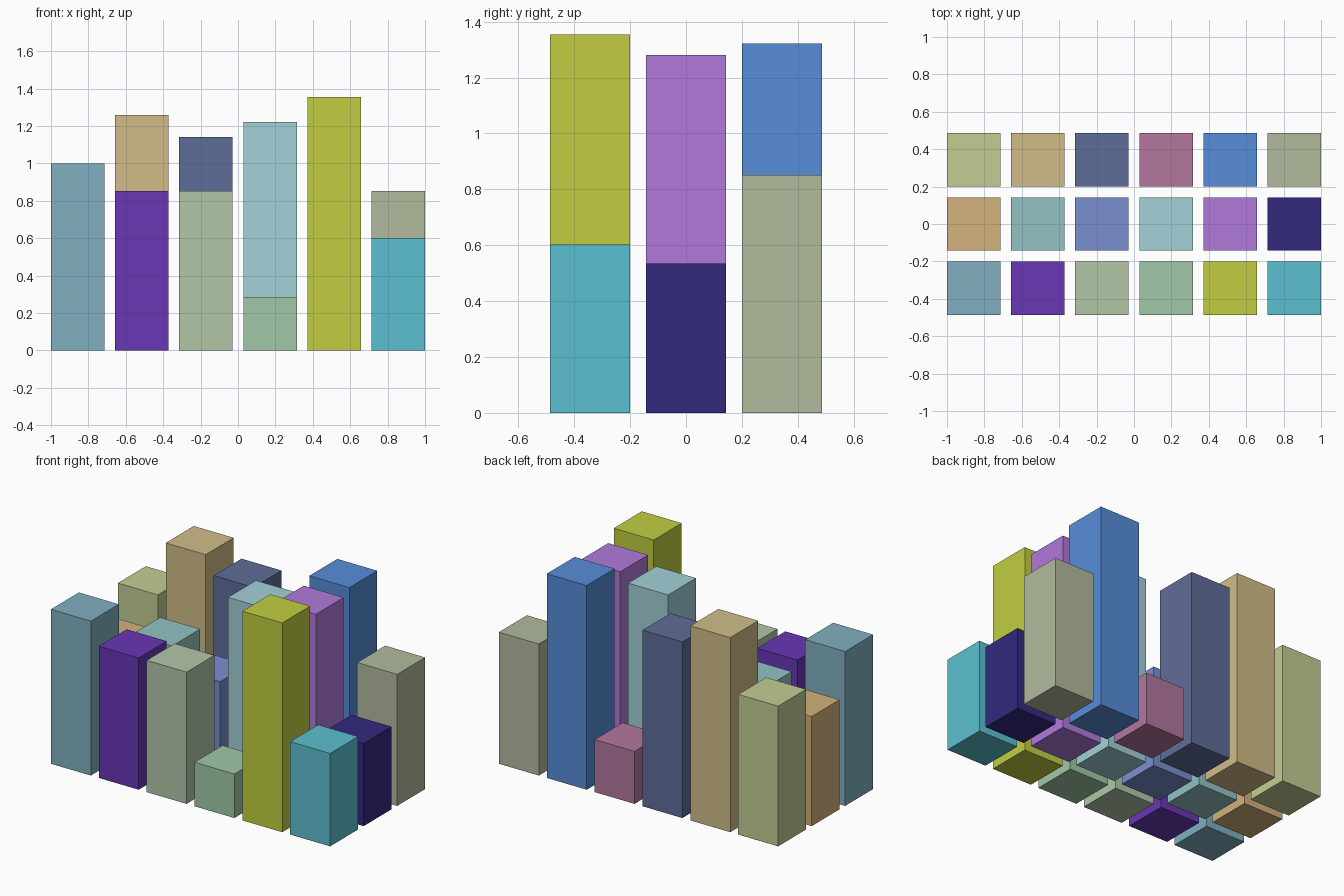
import bpy

if "Cube" in bpy.data.objects:
    bpy.data.objects.remove(bpy.data.objects["Cube"])

PITCH = 2.0 / 5.833   # spacing between block centres
SIZE = 0.286          # block footprint

# rows from front to back, each left to right: (height, colour)
ROWS = {
    "front": [(1.00, "80B0BF"), (0.853, "6837B5"), (0.853, "B2C7A9"),
              (0.285, "A0C9A6"), (1.355, "C2CE41"), (0.602, "5CC0D1")],
    "middle": [(0.71, "D3B27C"), (0.80, "93C3C3"), (0.66, "7A8FD0"),
               (1.222, "A2D1D8"), (1.28, "B07ADB"), (0.535, "33297F")],
    "back": [(0.908, "C2CE94"), (1.26, "D2BD88"), (1.14, "5F6D98"),
             (0.34, "B4779F"), (1.322, "578DD9"), (0.852, "B2BB9D")],
}


def linear(code):
    """Hex colour to linear RGBA."""
    values = [int(code[k:k + 2], 16) / 255 for k in (0, 2, 4)]
    return [v / 12.92 if v <= 0.04045 else ((v + 0.055) / 1.055) ** 2.4
            for v in values] + [1.0]


def block(name, x, y, height, code):
    bpy.ops.mesh.primitive_cube_add(size=1, location=(x, y, height / 2))
    obj = bpy.context.object
    obj.name = name
    obj.scale = (SIZE, SIZE, height)
    bpy.ops.object.transform_apply(location=False, rotation=False, scale=True)
    mat = bpy.data.materials.new(name + "_colour")
    mat.diffuse_color = linear(code)
    mat.use_nodes = True
    mat.node_tree.nodes["Principled BSDF"].inputs["Base Color"].default_value = mat.diffuse_color
    obj.data.materials.append(mat)


# grid of separate upright blocks
for j, (row, blocks) in enumerate(ROWS.items()):
    for i, (height, code) in enumerate(blocks):
        block(f"{row}_block_{i + 1}", (i - 2.5) * PITCH, (j - 1) * PITCH,
              height, code)
